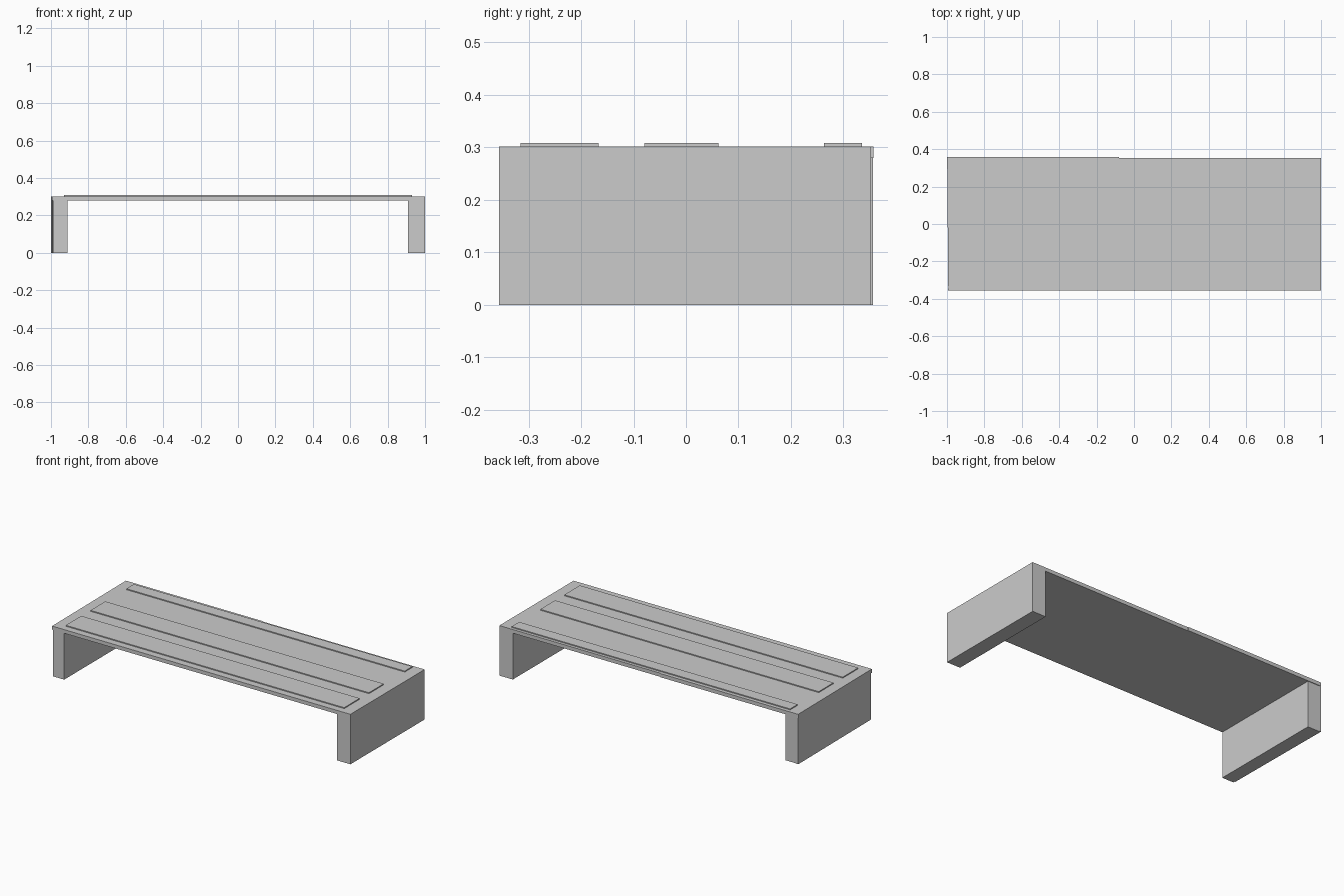
import bpy, bmesh
from mathutils import Vector

if "Cube" in bpy.data.objects:
    bpy.data.objects.remove(bpy.data.objects["Cube"])


def prism(name, points, depth):
    """Extrude a closed polygon along the depth vector."""
    bm = bmesh.new()
    face = bm.faces.new([bm.verts.new(p) for p in points])
    ext = bmesh.ops.extrude_face_region(bm, geom=[face], use_keep_orig=True)
    verts = [g for g in ext["geom"] if isinstance(g, bmesh.types.BMVert)]
    bmesh.ops.translate(bm, verts=verts, vec=Vector(depth))
    bmesh.ops.recalc_face_normals(bm, faces=bm.faces)
    mesh = bpy.data.meshes.new(name)
    bm.to_mesh(mesh)
    bm.free()
    obj = bpy.data.objects.new(name, mesh)
    bpy.context.collection.objects.link(obj)
    return obj


def box(name, x0, x1, y0, y1, z0, z1):
    return prism(name, [(x0, y0, z0), (x1, y0, z0), (x1, y1, z0), (x0, y1, z0)],
                 (0, 0, z1 - z0))


FRONT, BACK, TOP, UNDER = -0.356, 0.353, 0.302, 0.28

# Bench top and both solid legs as one bridge-shaped profile
bridge = [(-0.988, 0), (-0.912, 0), (-0.912, UNDER), (0.91, UNDER),
          (0.91, 0), (1, 0), (1, TOP), (-0.988, TOP)]
prism("bench_frame", [(x, FRONT, z) for x, z in bridge], (0, BACK - FRONT, 0))

# Slightly tapered cladding on the left end
prism("left_end_panel",
      [(-0.988, -0.345, 0), (-0.988, 0.356, 0), (-0.999, 0.356, 0), (-0.993, -0.345, 0)],
      (0, 0, TOP))

# Small overhanging lip at the front left corner
box("left_front_lip", -0.994, -0.988, FRONT, -0.345, UNDER, TOP)

# Thin trim along the left half of the back edge
box("back_trim", -1.0, -0.08, BACK, 0.357, UNDER, TOP)

# Raised slats of differing widths
for i, (y0, y1) in enumerate([(-0.315, -0.167), (-0.079, 0.062), (0.263, 0.335)]):
    box(f"top_slat_{i + 1}", -0.93, 0.93, y0, y1, TOP - 0.004, 0.308)
